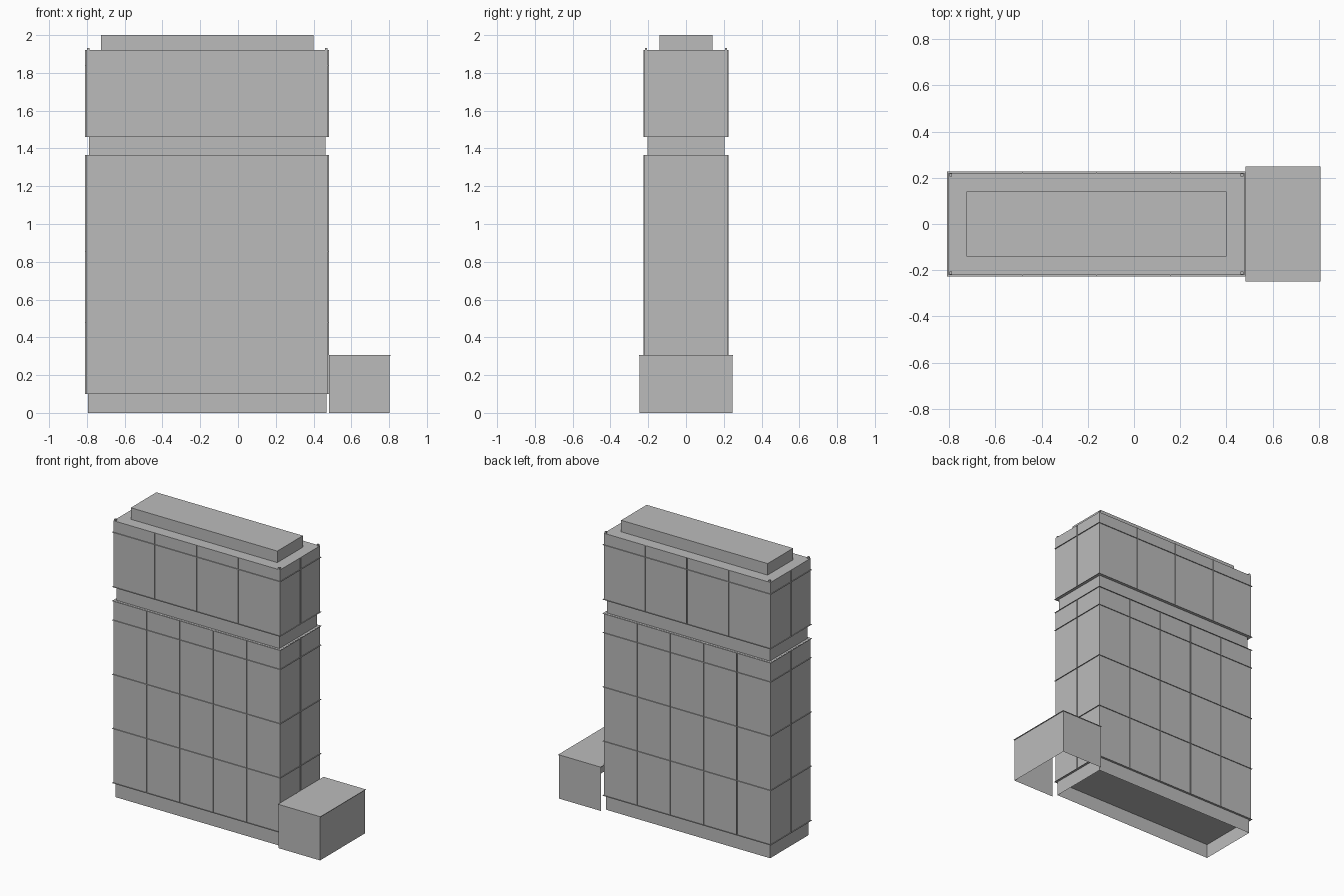
import bpy
import bmesh
from mathutils import Vector

cube = bpy.data.objects.get("Cube")
if cube:
    bpy.data.objects.remove(cube, do_unlink=True)

GREY = (0.5, 0.5, 0.5, 1)
grey = bpy.data.materials.new("plain grey")
grey.use_nodes = True
grey.diffuse_color = GREY
grey.node_tree.nodes["Principled BSDF"].inputs["Base Color"].default_value = GREY

CX = -0.163            # tower centre line
HX, HY = 0.64, 0.22    # tower half width and half depth
FIN, THIN = 0.006, 0.002


def add_box(bm, x, y, z, open_sides=()):
    """Box from (min, max) ranges, leaving out faces that point along open_sides."""
    verts = bmesh.ops.create_cube(bm, size=1)["verts"]
    faces = {f for v in verts for f in v.link_faces}
    dropped = [f for f in faces if any(f.normal.dot(Vector(d)) > 0.9 for d in open_sides)]
    for v in verts:
        v.co = [(a + b) / 2 + c * (b - a) for (a, b), c in zip((x, y, z), v.co)]
    if dropped:
        bmesh.ops.delete(bm, geom=dropped, context='FACES')


def finish(name, bm):
    mesh = bpy.data.meshes.new(name)
    bm.normal_update()
    bm.to_mesh(mesh)
    bm.free()
    mesh.materials.append(grey)
    obj = bpy.data.objects.new(name, mesh)
    bpy.context.collection.objects.link(obj)


def block(name, x, y, z, open_sides=()):
    bm = bmesh.new()
    add_box(bm, x, y, z, open_sides)
    finish(name, bm)


def around(inset):
    """Footprint of the tower, shrunk by inset."""
    return (CX - HX + inset, CX + HX - inset), (-HY + inset, HY - inset)


DOWN, INWARD = (0, 0, -1), (-1, 0, 0)

# Main masses
block("base_skirt", *around(0.009), (0, 0.1), [DOWN])
block("lower_tower", *around(0), (0.1, 1.365))
block("recessed_neck", *around(0.015), (1.365, 1.46))
block("upper_tower", *around(0), (1.46, 1.92))
block("roof_block", (-0.725, 0.4), (-0.14, 0.14), (1.92, 2.0))

# Side annex, open underneath and against the tower
block("annex", (0.482, 0.802), (-0.245, 0.245), (0, 0.302), [DOWN, INWARD])
block("annex_roof", (0.482, 0.807), (-0.249, 0.249), (0.302, 0.306))


def fins(name, z, bays):
    """Upright cladding fins on the long sides, with one on each short end."""
    bm = bmesh.new()
    for i in range(1, bays):
        x = CX - HX + 2 * HX * i / bays
        for s in (-1, 1):
            y = sorted((s * HY, s * (HY + FIN)))
            add_box(bm, (x - THIN / 2, x + THIN / 2), y, z)
    for s in (-1, 1):
        x = sorted((CX + s * HX, CX + s * (HX + FIN)))
        add_box(bm, x, (-THIN / 2, THIN / 2), z)
    finish(name, bm)


fins("lower_fins", (0.1, 1.365), 5)
fins("upper_fins", (1.46, 1.92), 4)

# Thin floor ledges running round the tower
bm = bmesh.new()
for z in (0.1, 0.477, 0.853, 1.23, 1.363, 1.461, 1.84):
    add_box(bm, *around(-FIN), (z - THIN / 2, z + THIN / 2))
finish("floor_ledges", bm)

# Small posts on the roof corners
bm = bmesh.new()
for sx in (-1, 1):
    for sy in (-1, 1):
        x, y = CX + sx * (HX - 0.01), sy * (HY - 0.008)
        add_box(bm, (x - 0.006, x + 0.006), (y - 0.006, y + 0.006), (1.92, 1.932))
finish("roof_corner_posts", bm)
